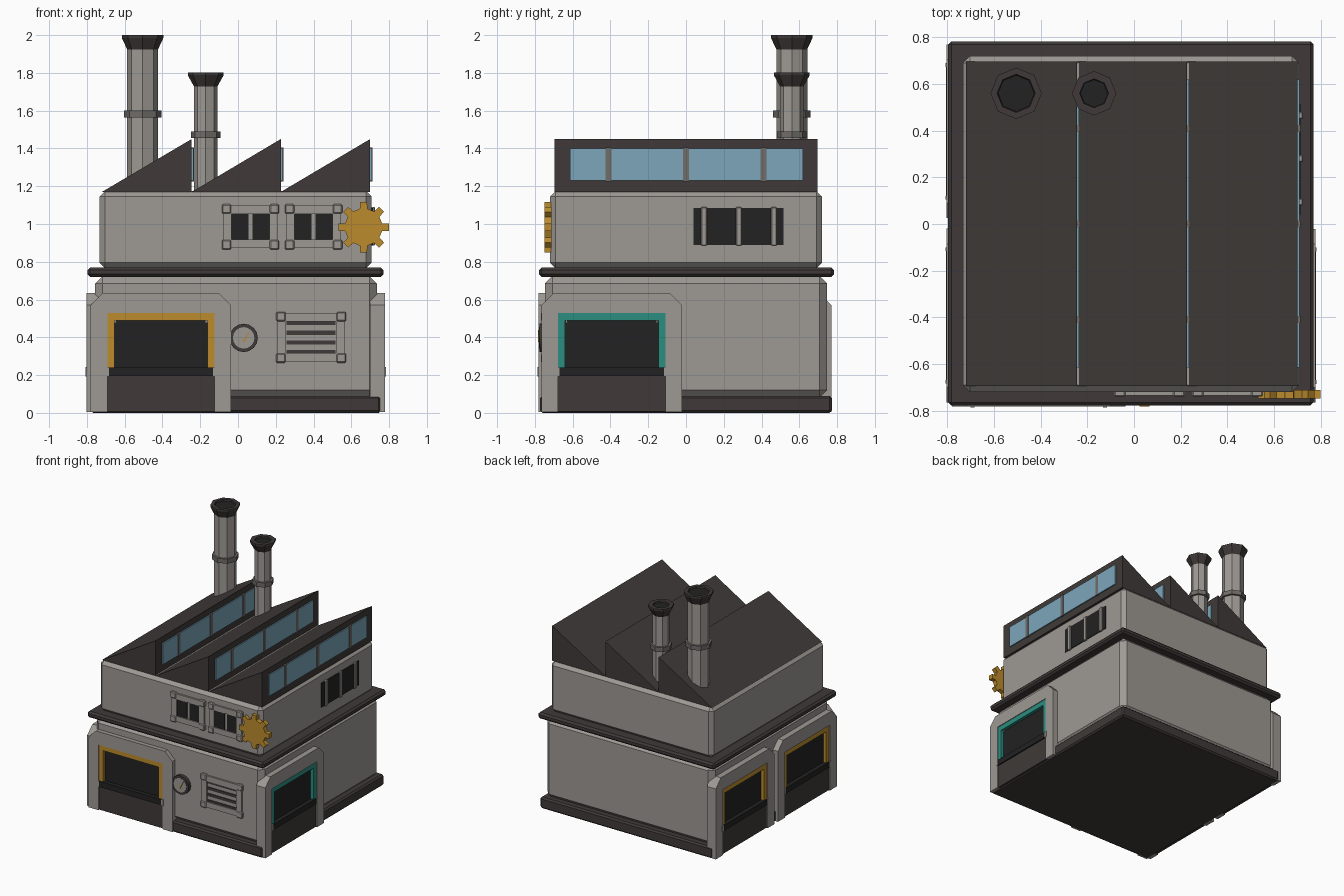
import bpy, bmesh, math
from mathutils import Matrix, Vector

if "Cube" in bpy.data.objects:
    bpy.data.objects.remove(bpy.data.objects["Cube"])


def material(name, r, g, b):
    m = bpy.data.materials.new(name)
    m.use_nodes = True
    m.diffuse_color = (r, g, b, 1)
    m.node_tree.nodes["Principled BSDF"].inputs["Base Color"].default_value = (r, g, b, 1)
    return m


WALL = material("warm grey wall", 0.34, 0.32, 0.295)
TRIM = material("mid grey metal", 0.16, 0.15, 0.14)
DARK = material("charcoal", 0.05, 0.042, 0.04)
BLACK = material("near black", 0.016, 0.016, 0.016)
YELLOW = material("ochre yellow", 0.5, 0.26, 0.026)
TEAL = material("teal", 0.024, 0.27, 0.22)
GLASS = material("sky blue glass", 0.2, 0.38, 0.5)
HERE = Matrix.Identity(4)


def finish(name, bm, mat, place=HERE):
    bmesh.ops.recalc_face_normals(bm, faces=bm.faces[:])
    mesh = bpy.data.meshes.new(name)
    bm.to_mesh(mesh)
    bm.free()
    mesh.materials.append(mat)
    ob = bpy.data.objects.new(name, mesh)
    ob.matrix_world = place
    bpy.context.collection.objects.link(ob)
    return ob


def box(name, xs, ys, zs, mat, bevel=0, place=HERE):
    bm = bmesh.new()
    bmesh.ops.create_cube(bm, size=1)
    for v in bm.verts:
        v.co = Vector([(a + b) / 2 + c * (b - a) for c, (a, b) in zip(v.co, (xs, ys, zs))])
    if bevel:
        bmesh.ops.bevel(bm, geom=bm.edges[:], offset=bevel, segments=1, affect='EDGES')
    return finish(name, bm, mat, place)


def prism(name, outline, y0, y1, mat, place=HERE):
    """Extrude an x-z outline along y."""
    bm = bmesh.new()
    front = [bm.verts.new((x, y0, z)) for x, z in outline]
    back = [bm.verts.new((x, y1, z)) for x, z in outline]
    bm.faces.new(front)
    bm.faces.new(back)
    for i in range(len(front)):
        bm.faces.new((front[i - 1], front[i], back[i], back[i - 1]))
    return finish(name, bm, mat, place)


def lathe(name, profile, x, y, mat, sides=8):
    bm = bmesh.new()
    rings = [[bm.verts.new((r * math.cos(math.tau * i / sides), r * math.sin(math.tau * i / sides), z))
              for i in range(sides)] for r, z in profile]
    for low, high in zip(rings, rings[1:]):
        for i in range(sides):
            bm.faces.new((low[i - 1], low[i], high[i], high[i - 1]))
    bm.faces.new(rings[0])
    bm.faces.new(rings[-1])
    return finish(name, bm, mat, Matrix.Translation((x, y, 0)))


def disc(name, x, z, r, y0, y1, mat, sides=16):
    pts = [(x + r * math.cos(math.tau * i / sides), z + r * math.sin(math.tau * i / sides))
           for i in range(sides)]
    return prism(name, pts, y0, y1, mat)


# Main building masses
box("plinth", (-0.78, 0.757), (-0.772, 0.772), (0, 0.09), DARK, 0.012)
box("lower_walls", (-0.757, 0.735), (-0.747, 0.747), (0.08, 0.725), WALL, 0.04)
box("ledge", (-0.797, 0.77), (-0.778, 0.783), (0.72, 0.77), DARK, 0.014)
box("upper_walls", (-0.733, 0.708), (-0.72, 0.72), (0.765, 1.175), WALL, 0.03)

# Sawtooth roof with skylights on the upright faces
edges = (-0.72, -0.245, 0.227, 0.7)
for n, (a, b) in enumerate(zip(edges, edges[1:]), 1):
    prism(f"roof_tooth_{n}", [(a, 1.17), (b, 1.17), (b, 1.45)], -0.695, 0.697, DARK)
    box(f"skylight_{n}", (b - 0.005, b + 0.009), (-0.615, 0.62), (1.23, 1.4), GLASS)
    for y in (-0.41, 0, 0.41):
        box(f"skylight_bar_{n}", (b - 0.005, b + 0.013), (y - 0.015, y + 0.015), (1.225, 1.405), TRIM)


# Chimneys
def chimney(name, x, r, flare, top, collar):
    y = 0.56
    low = top - 0.075
    lathe(name + "_pipe", [(r, 1.17), (r, low + 0.01)], x, y, WALL)
    lathe(name + "_collar", [(r + 0.017, collar - 0.018), (r + 0.017, collar + 0.018)], x, y, TRIM)
    lathe(name + "_cap", [(r, low), (flare, top - 0.015), (flare, top), (r, top), (r * 0.9, top - 0.04)],
          x, y, DARK)
    lathe(name + "_hole", [(r * 0.95, top - 0.04), (r * 0.95, top - 0.012)], x, y, BLACK)


chimney("tall_chimney", -0.505, 0.082, 0.11, 2.0, 1.583)
chimney("short_chimney", -0.171, 0.062, 0.095, 1.803, 1.472)


# Loading bays: local front plane at y = 0, turned to face each wall
def bay(name, x, y, turn, paint):
    place = Matrix.Translation((x, y, 0)) @ Matrix.Rotation(math.radians(turn), 4, 'Z')
    w, o, i, cut = 0.372, 0.284, 0.247, 0.065
    prism(name + "_surround", [(-w, 0.005), (-w, 0.635 - cut), (cut - w, 0.635), (w - cut, 0.635),
                               (w, 0.635 - cut), (w, 0.005), (o, 0.005), (o, 0.53),
                               (-o, 0.53), (-o, 0.005)], 0, 0.08, WALL, place)
    prism(name + "_frame", [(-o, 0.2), (-o, 0.53), (o, 0.53), (o, 0.2), (i, 0.2), (i, 0.49),
                            (-i, 0.49), (-i, 0.2)], 0.006, 0.06, paint, place)
    box(name + "_opening", (-i, i), (0.031, 0.06), (0.19, 0.49), BLACK, 0, place)
    box(name + "_lower_door", (-o, o), (0.008, 0.06), (0.008, 0.2), DARK, 0, place)
    box(name + "_sill", (-o, o), (-0.002, 0.05), (0.195, 0.24), BLACK, 0, place)
    for s in (-1, 1):
        box(name + "_sill_end", (s * o - 0.008, s * o + 0.008), (-0.005, 0.04), (0.193, 0.243),
            WALL, 0, place)
        box(name + "_rivet", (s * 0.24 - 0.006, s * 0.24 + 0.006), (0.022, 0.04), (0.477, 0.489),
            WALL, 0, place)


bay("front_bay", -0.408, -0.781, 0, YELLOW)
bay("left_bay", 0.778, -0.393, 90, TEAL)
bay("right_bay_front", -0.803, -0.392, -90, YELLOW)
bay("right_bay_back", -0.803, 0.397, -90, YELLOW)


# Riveted wall frames on the front
def wall_frame(name, x, z, w, h, y):
    t = 0.022
    for s in (-1, 1):
        box(name + "_upright", (x + s * w - t, x + s * w + t), (y - 0.014, y + 0.01),
            (z - h, z + h), WALL)
        box(name + "_rail", (x - w, x + w), (y - 0.014, y + 0.01),
            (z + s * h - t, z + s * h + t), WALL)
        for q in (-1, 1):
            cx, cz = x + s * (w + 0.005), z + q * (h + 0.005)
            box(name + "_corner", (cx - 0.025, cx + 0.025), (y - 0.02, y + 0.01),
                (cz - 0.025, cz + 0.025), WALL, 0.006)


for x in (0.066, 0.4):
    wall_frame("window_frame", x, 0.985, 0.122, 0.09, -0.72)
    for s in (-1, 1):
        c = x + s * 0.056
        box("window_pane", (c - 0.046, c + 0.046), (-0.726, -0.71), (0.912, 1.06), BLACK)

wall_frame("vent_frame", 0.387, 0.4, 0.155, 0.105, -0.747)
for n in range(4):
    z = 0.322 + n * 0.051
    box("vent_slot", (0.257, 0.515), (-0.753, -0.74), (z - 0.011, z + 0.011), DARK)

# Barred window on the left wall
box("barred_window", (0.7, 0.714), (0.04, 0.515), (0.89, 1.085), BLACK)
for y in (0.095, 0.28, 0.465):
    box("window_bar", (0.7, 0.724), (y - 0.015, y + 0.015), (0.885, 1.09), WALL, 0.004)

# Pressure gauge
disc("gauge_rim", 0.03, 0.397, 0.075, -0.775, -0.74, DARK)
disc("gauge_face", 0.03, 0.397, 0.057, -0.778, -0.77, WALL)
prism("gauge_needle", [(0.024, 0.378), (0.034, 0.374), (0.066, 0.44)], -0.783, -0.775, YELLOW)

# Corner gear
outline = []
for n in range(8):
    for r, turn in ((0.1, -0.2), (0.135, -0.14), (0.135, 0.14), (0.1, 0.2)):
        a = n * math.tau / 8 + turn
        outline.append((0.665 + r * math.cos(a), 0.983 + r * math.sin(a)))
prism("gear", outline, -0.748, -0.712, YELLOW)
